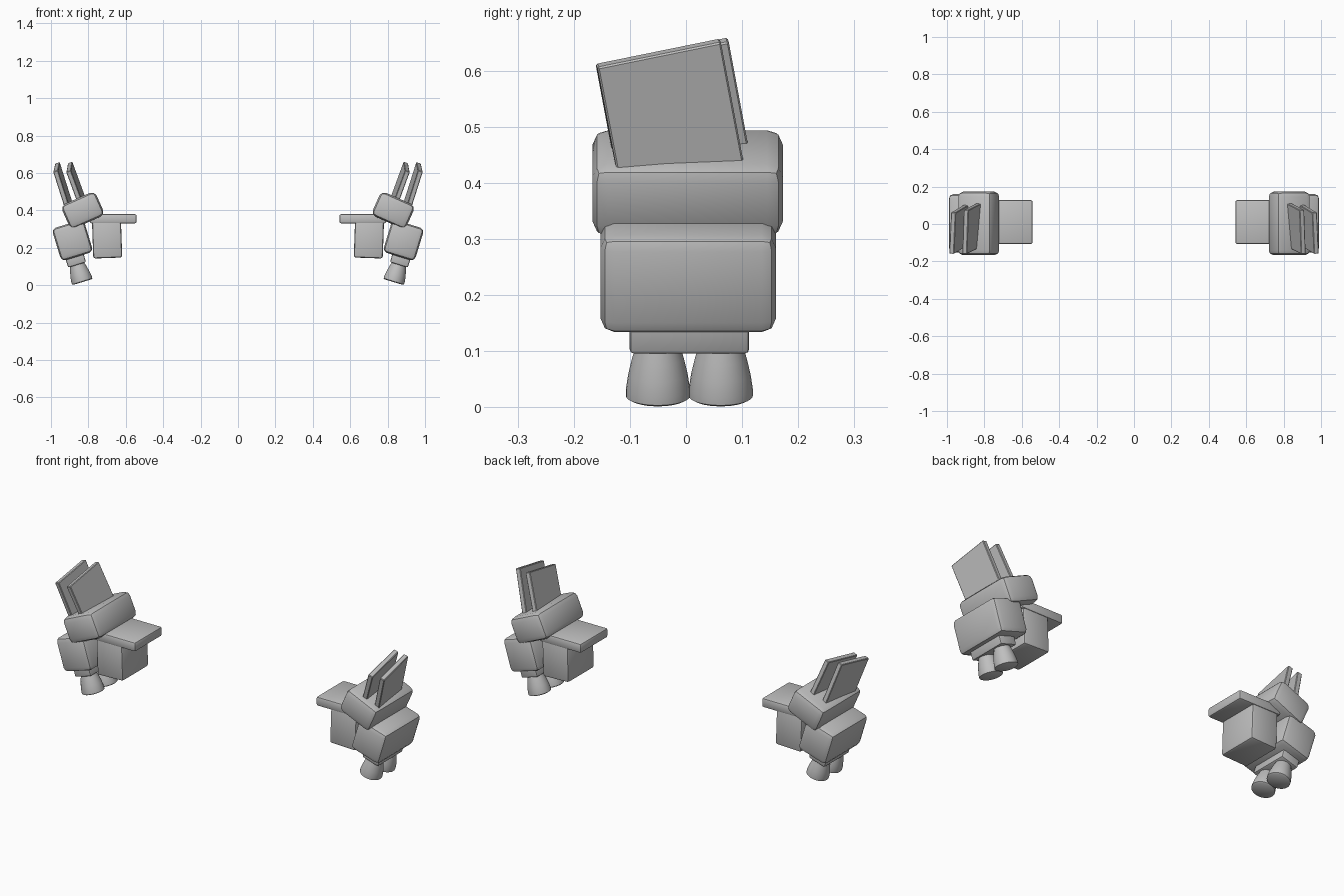
import bpy, bmesh, math
from mathutils import Matrix, Vector, Euler

cube = bpy.data.objects.get("Cube")
if cube:
    bpy.data.objects.remove(cube, do_unlink=True)

grey = bpy.data.materials.new("plain_grey")
grey.use_nodes = True
grey.diffuse_color = (0.52, 0.52, 0.52, 1)
grey.node_tree.nodes["Principled BSDF"].inputs["Base Color"].default_value = (0.52, 0.52, 0.52, 1)

MID_Y = 0.006   # the whole set sits slightly off centre in depth


def finish(name, bm, loc, rot):
    """Place the mesh, mirror it to the other side and shade it."""
    turn = Euler([math.radians(a) for a in rot]).to_matrix().to_4x4()
    bm.transform(Matrix.Translation(loc) @ turn)
    bmesh.ops.recalc_face_normals(bm, faces=bm.faces)
    mesh = bpy.data.meshes.new(name)
    bm.to_mesh(mesh)
    bm.free()
    mesh.materials.append(grey)
    obj = bpy.data.objects.new(name, mesh)
    bpy.context.scene.collection.objects.link(obj)
    obj.modifiers.new("Mirror", "MIRROR").use_mirror_merge = False
    bpy.ops.object.select_all(action="DESELECT")
    obj.select_set(True)
    bpy.context.view_layer.objects.active = obj
    bpy.ops.object.shade_smooth_by_angle(angle=math.radians(35))


def block(name, size, loc, rot=(0, 0, 0), bevel=0.01, segments=2):
    bm = bmesh.new()
    bmesh.ops.create_cube(bm, size=1)
    bmesh.ops.scale(bm, vec=size, verts=bm.verts)
    bmesh.ops.bevel(bm, geom=bm.edges[:], offset=bevel, segments=segments,
                    profile=0.5, affect="EDGES")
    finish(name, bm, loc, rot)


def lathe(name, profile, loc, rot, sides=32):
    bm = bmesh.new()
    rings = []
    for radius, z in profile:
        rings.append([bm.verts.new((radius * math.cos(math.tau * i / sides),
                                    radius * math.sin(math.tau * i / sides), z))
                      for i in range(sides)])
    for low, high in zip(rings, rings[1:]):
        for i in range(sides):
            j = (i + 1) % sides
            bm.faces.new((low[i], low[j], high[j], high[i]))
    bm.faces.new(rings[0][::-1])
    bm.faces.new(rings[-1])
    finish(name, bm, loc, rot)


# Inner arm: flat shelf with a box hanging below it
block("shelf", (0.25, 0.235, 0.05), (0.667, 0.01, 0.355), bevel=0.01)
block("hanging_box", (0.155, 0.225, 0.21), (0.7, 0.01, 0.25), (0, 2, 0), bevel=0.012)

# Upper and lower rounded pods
block("upper_pod", (0.2, 0.34, 0.14), (0.83, 0.003, 0.4), (0, 24, 0), bevel=0.028)
block("lower_pod", (0.178, 0.312, 0.182), (0.885, 0.004, 0.24), (0, 17, 0), bevel=0.025)

# Neck and nozzles follow the lean of the lower pod
lean = (0, 17, 0)
axis = Euler((0, math.radians(17), 0)).to_matrix() @ Vector((0, 0, 1))
foot = Vector((0.832, MID_Y, 0.0166))
block("neck", (0.1, 0.213, 0.08), foot + axis * 0.136, lean, bevel=0.008)
bell = [(0.05, 0), (0.057, 0.004), (0.057, 0.018), (0.053, 0.045),
        (0.046, 0.075), (0.037, 0.105)]
for place, side in (("front", -1), ("back", 1)):
    lathe(place + "_nozzle", bell, foot + Vector((0, side * 0.056, 0)), lean)

# Pair of thin leaning fins on the upper pod
block("outer_fin", (0.026, 0.225, 0.26), (0.932, -0.026, 0.51), (12, 16.5, 6),
      bevel=0.003, segments=1)
block("inner_fin", (0.026, 0.24, 0.26), (0.858, -0.02, 0.512), (12, 19, 6),
      bevel=0.003, segments=1)
